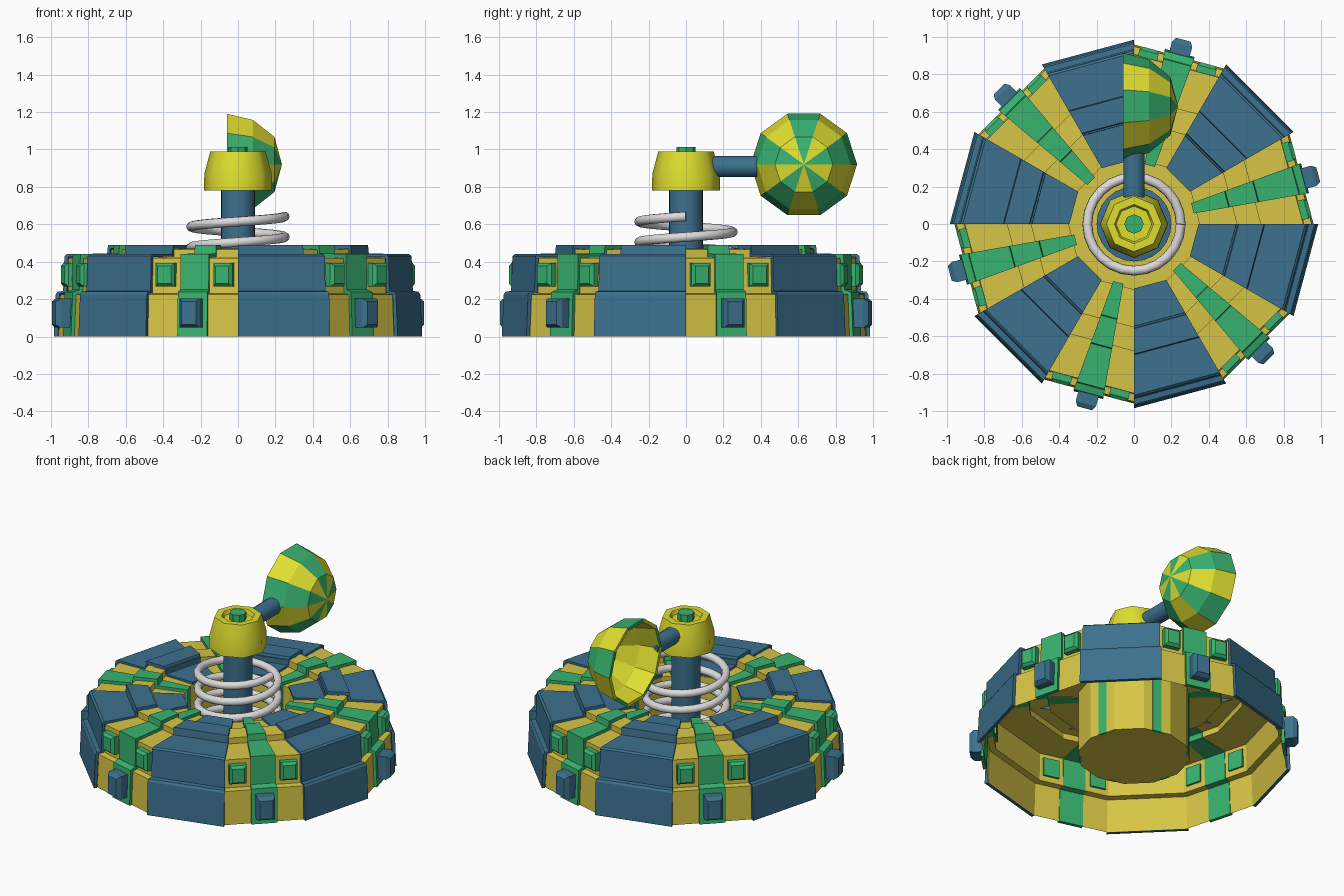
import bpy, bmesh, math
from math import cos, sin, tan, pi, radians
from mathutils import Matrix, Vector

if "Cube" in bpy.data.objects:
    bpy.data.objects.remove(bpy.data.objects["Cube"])


def material(name, rgb):
    m = bpy.data.materials.new(name)
    m.diffuse_color = (*rgb, 1)
    m.use_nodes = True
    m.node_tree.nodes["Principled BSDF"].inputs["Base Color"].default_value = m.diffuse_color
    return m


BLUE = material("slate blue", (0.045, 0.165, 0.27))
GREEN = material("green", (0.04, 0.45, 0.16))
SAND = material("sand yellow", (0.68, 0.56, 0.06))
YELLOW = material("bright yellow", (0.74, 0.73, 0.03))
STEEL = material("pale steel", (0.72, 0.70, 0.70))


def finish(name, bm, mats, smooth=None, recalc=True):
    if recalc:
        bmesh.ops.recalc_face_normals(bm, faces=bm.faces)
    me = bpy.data.meshes.new(name)
    bm.to_mesh(me)
    bm.free()
    for m in mats:
        me.materials.append(m)
    ob = bpy.data.objects.new(name, me)
    bpy.context.collection.objects.link(ob)
    if smooth:
        bpy.ops.object.select_all(action='DESELECT')
        ob.select_set(True)
        bpy.context.view_layer.objects.active = ob
        bpy.ops.object.shade_smooth_by_angle(angle=radians(smooth))
    return ob


def lathe(name, profile, n, mat, smooth=None, matrix=Matrix()):
    """Revolve (radius, z) points listed from the outside bottom upward."""
    bm = bmesh.new()
    rings = []
    for r, z in profile:
        if r == 0:
            rings.append([bm.verts.new((0, 0, z))] * n)
        else:
            rings.append([bm.verts.new((r * cos(2 * pi * i / n), r * sin(2 * pi * i / n), z))
                          for i in range(n)])
    for a, b in zip(rings, rings[1:]):
        for i in range(n):
            j = (i + 1) % n
            bm.faces.new(list(dict.fromkeys((a[i], a[j], b[j], b[i]))))
    bm.transform(matrix)
    return finish(name, bm, [mat], smooth, recalc=False)


def wedges(name, loop, half, first, mat):
    """Six solid wedges: a closed (radius, z) loop laid on flat faces of the twelve-sided base."""
    bm = bmesh.new()
    for k in range(6):
        rot = Matrix.Rotation(radians(first + 60 * k), 3, 'Z')
        sides = [[bm.verts.new(rot @ Vector((r * cos(pi / 12), s * r * cos(pi / 12) * tan(radians(half)), z)))
                  for r, z in loop] for s in (-1, 1)]
        n = len(loop)
        for i in range(n):
            j = (i + 1) % n
            bm.faces.new((sides[0][i], sides[0][j], sides[1][j], sides[1][i]))
        for s in sides:
            bm.faces.new(s)
    return finish(name, bm, [mat])


def studs(name, offsets, z, hw, hh, r0, r1, r2, mat):
    """Tapered blocks standing out from the six decorated sides."""
    bm = bmesh.new()
    for k in range(6):
        rot = Matrix.Rotation(radians(15 + 60 * k), 3, 'Z')
        for t in offsets:
            rings = [[bm.verts.new(rot @ Vector((r, t + a * (hw - d), z + b * (hh - d))))
                      for a, b in ((-1, -1), (1, -1), (1, 1), (-1, 1))]
                     for r, d in ((r0, 0), (r1, 0), (r2, 0.016))]
            for p, q in zip(rings, rings[1:]):
                for i in range(4):
                    j = (i + 1) % 4
                    bm.faces.new((p[i], p[j], q[j], q[i]))
            bm.faces.new(rings[0])
            bm.faces.new(rings[-1])
    return finish(name, bm, [mat])


# stepped base shell, hollow below, with a deep round well in the middle
SHELL = [(.96, 0), (.95, .225), (.91, .23), (.905, .42), (.68, .425), (.68, .465),
         (.55, .47), (.55, .425), (.35, .42), (.35, 0)]
lathe("base_shell", SHELL + [(0, 0.002)], 12, SAND)


def under(d, count):
    pts = [(r + (d if i < 6 else -d), z + (d if 0 < i < 9 else 0)) for i, (r, z) in enumerate(SHELL)]
    return pts[:count][::-1]


# blue armour panels on alternate sides
panel = [(.985, 0), (.975, .225), (.965, .24), (.935, .243), (.928, .43), (.915, .44), (.70, .44),
         (.695, .49), (.56, .49), (.545, .44), (.345, .44)]
wedges("armour_panels", panel + under(.004, 9), 15, 45, BLUE)

# green ribs on the other sides, also running down the well wall
rib = [(.98, 0), (.97, .238), (.93, .25), (.925, .44), (.70, .445), (.695, .488),
       (.535, .49), (.53, .445), (.335, .44), (.335, 0)]
wedges("ribs", rib + under(-.004, 10), 5, 15, GREEN)

# blocks on the ribs and beside them
studs("lower_blocks", (0,), .125, .056, .078, .93, .995, 1.02, BLUE)
studs("upper_blocks", (-.16, .16), .33, .053, .062, .865, .91, .928, GREEN)

# post with a flange at the bottom of the well
lathe("post", [(.2, .003), (.2, .08), (.09, .1), (.09, .8), (0, .8)], 24, BLUE, 30)

# coil spring around the post
turns, steps = 5.5, 24
cu = bpy.data.curves.new("spring", 'CURVE')
cu.dimensions = '3D'
cu.bevel_depth = .026
cu.bevel_resolution = 3
cu.use_fill_caps = True
sp = cu.splines.new('POLY')
count = int(turns * steps)
sp.points.add(count)
for i, p in enumerate(sp.points):
    a = 2 * pi * (i - count) / steps
    p.co = (.25 * cos(a), .25 * sin(a), .642 + .11 * a / (2 * pi), 1)
spring = bpy.data.objects.new("spring", cu)
bpy.context.collection.objects.link(spring)
bpy.ops.object.select_all(action='DESELECT')
spring.select_set(True)
bpy.context.view_layer.objects.active = spring
bpy.ops.object.convert(target='MESH')
spring = bpy.context.view_layer.objects.active
spring.data.materials.clear()
spring.data.materials.append(STEEL)
bpy.ops.object.shade_smooth_by_angle(angle=radians(50))

# head, its button and the arm
lathe("head", [(0, .78), (.182, .78), (.18, .87), (.148, .99), (.105, .99), (.095, .965), (0, .965)],
      8, YELLOW, 50)
lathe("head_button", [(.052, .96), (.052, 1.012), (0, 1.012)], 8, GREEN)
lathe("arm", [(0, .1), (.056, .1), (.056, .38), (0, .38)], 16, BLUE, 40,
      Matrix.Translation((0, 0, .908)) @ Matrix.Rotation(-pi / 2, 4, 'X'))

# ten-sided dish: outer gores alternate in colour, inside is yellow
outer = [(-.06, .285), (.08, .25), (.195, .155), (.235, 0)]
inner = [(-.06, .262), (.07, .23), (.175, .14), (.212, 0)]
bm = bmesh.new()


def dish_ring(x, r):
    if r == 0:
        return [bm.verts.new((x, .63, .92))] * 10
    return [bm.verts.new((x, .63 + r * cos(i * pi / 5), .92 + r * sin(i * pi / 5))) for i in range(10)]


rings = [dish_ring(*p) for p in inner[::-1] + outer]
for k, (a, b) in enumerate(zip(rings, rings[1:])):
    for i in range(10):
        j = (i + 1) % 10
        f = bm.faces.new(list(dict.fromkeys((a[i], a[j], b[j], b[i]))))
        f.material_index = 1 if k >= 3 and i % 2 == 0 else 0
finish("dish", bm, [YELLOW, GREEN])
